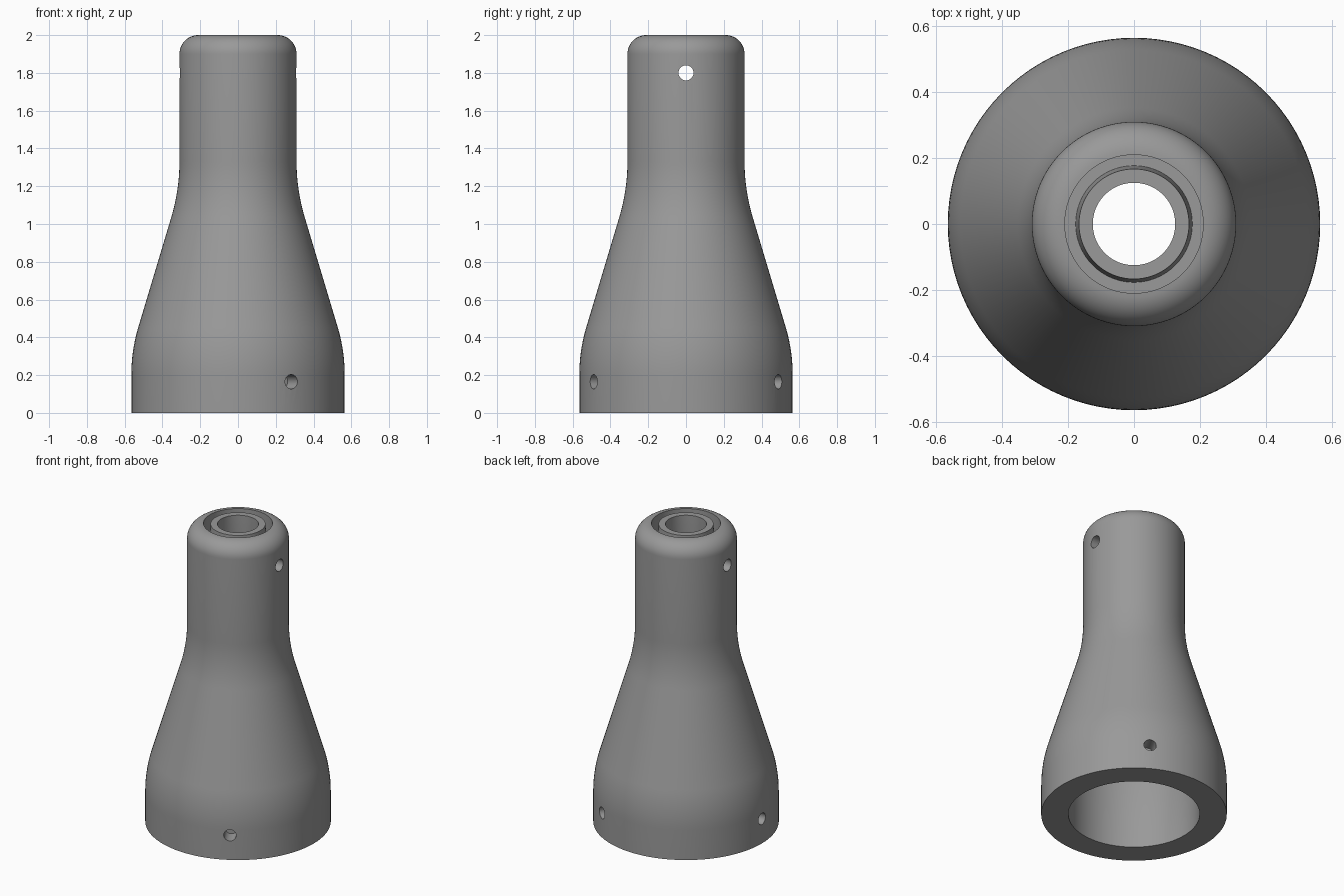
import bpy, bmesh, math
from mathutils import Vector

if "Cube" in bpy.data.objects:
    bpy.data.objects.remove(bpy.data.objects["Cube"])

STEPS = 96

grey = bpy.data.materials.new("mid grey")
grey.diffuse_color = (0.32, 0.32, 0.32, 1)
grey.use_nodes = True
grey.node_tree.nodes["Principled BSDF"].inputs["Base Color"].default_value = grey.diffuse_color


def fillet(prev, corner, nxt, length, n=10):
    """Rounded corner of a profile with the given tangent length."""
    c = Vector(corner)
    d0 = (Vector(prev) - c).normalized()
    d1 = (Vector(nxt) - c).normalized()
    half = d0.angle(d1) / 2
    centre = c + (d0 + d1).normalized() * (length / math.cos(half))
    a, b = c + d0 * length - centre, c + d1 * length - centre
    sweep = a.angle(b)
    return [tuple(centre + (a * math.sin(sweep * (1 - i / n)) + b * math.sin(sweep * i / n))
                  / math.sin(sweep)) for i in range(n + 1)]


def lathe(name, profile):
    """Spin a closed (radius, height) profile around z."""
    bm = bmesh.new()
    rings = []
    for r, z in profile:
        rings.append([bm.verts.new((r * math.cos(2 * math.pi * k / STEPS),
                                    r * math.sin(2 * math.pi * k / STEPS), z))
                      for k in range(STEPS)])
    for i, ring in enumerate(rings):
        up = rings[(i + 1) % len(rings)]
        for k in range(STEPS):
            j = (k + 1) % STEPS
            bm.faces.new((ring[k], ring[j], up[j], up[k]))
    bmesh.ops.recalc_face_normals(bm, faces=bm.faces)
    mesh = bpy.data.meshes.new(name)
    bm.to_mesh(mesh)
    bm.free()
    mesh.materials.append(grey)
    obj = bpy.data.objects.new(name, mesh)
    bpy.context.collection.objects.link(obj)
    return obj


def drill(target, radius, start, end, angle, z):
    """Cut a horizontal round hole from radius start to end at an angle."""
    mid = (start + end) / 2
    bpy.ops.mesh.primitive_cylinder_add(
        vertices=32, radius=radius, depth=abs(end - start),
        location=(mid * math.cos(angle), mid * math.sin(angle), z),
        rotation=(0, math.pi / 2, angle))
    cutter = bpy.context.object
    cutter.name = "hole_cutter"
    cutter.data.materials.append(grey)
    mod = target.modifiers.new("hole", 'BOOLEAN')
    mod.operation = 'DIFFERENCE'
    mod.solver = 'EXACT'
    mod.object = cutter
    bpy.context.view_layer.objects.active = target
    bpy.ops.object.modifier_apply(modifier=mod.name)
    bpy.data.objects.remove(cutter)


# Outer shell: wide foot, sloped shoulder, straight neck, rounded lip
low, high, lip = (0.565, 0.33), (0.31, 1.18), (0.31, 2.0)
profile = [(0.4, 0), (0.565, 0)]
profile += fillet((0.565, 0), low, high, 0.13)
profile += fillet(low, high, lip, 0.15)
profile += fillet(high, lip, (0, 2.0), 0.1, 12)
# Ring groove around a slightly tapered inner tube, then the stepped bore
profile += [(0.21, 1.85), (0.177, 1.85), (0.167, 1.995), (0.125, 1.995),
            (0.125, 1.1), (0.4, 0.5)]
body = lathe("body", profile)

# Cross hole through the neck
drill(body, 0.04, -0.5, 0.5, 0, 1.8)
# Three blind fixing holes in the foot
for deg in (60, 180, 300):
    drill(body, 0.038, 0.46, 0.7, math.radians(deg), 0.165)

bpy.ops.object.select_all(action='DESELECT')
body.select_set(True)
bpy.context.view_layer.objects.active = body
bpy.ops.object.shade_smooth_by_angle(angle=math.radians(30))
